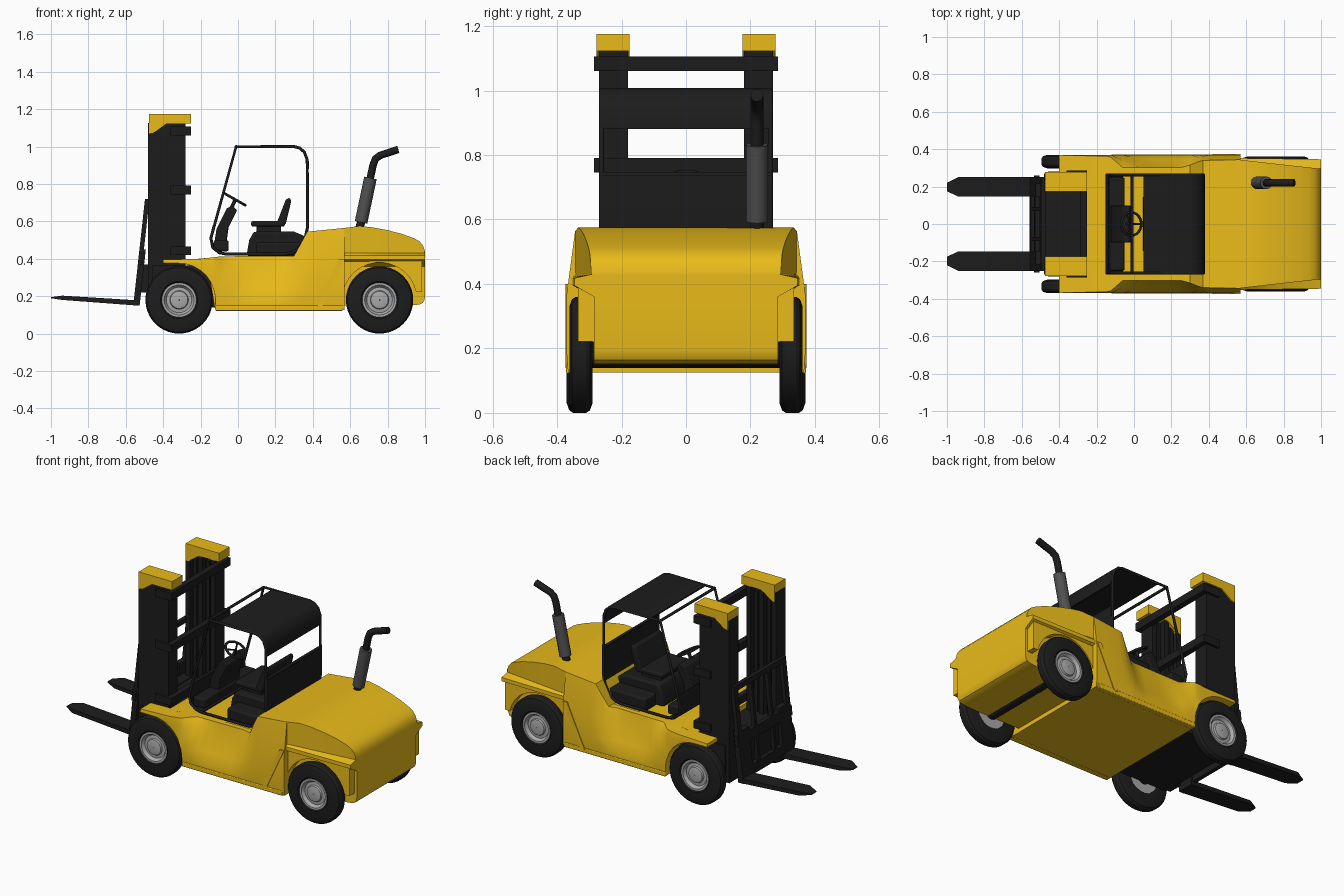
import bpy, bmesh, math
from mathutils import Vector

if "Cube" in bpy.data.objects:
    bpy.data.objects.remove(bpy.data.objects["Cube"])


def material(name, rgb):
    m = bpy.data.materials.new(name)
    m.diffuse_color = (*rgb, 1)
    m.use_nodes = True
    m.node_tree.nodes["Principled BSDF"].inputs["Base Color"].default_value = m.diffuse_color
    return m


YELLOW = material("yellow_paint", (0.82, 0.50, 0.01))
BLACK = material("black", (0.012, 0.012, 0.012))
DARK = material("dark_grey", (0.08, 0.08, 0.08))
GREY = material("rim_grey", (0.4, 0.4, 0.4))


def finish(name, bm, mat, mirror=False, bevel=0):
    bmesh.ops.recalc_face_normals(bm, faces=bm.faces)
    me = bpy.data.meshes.new(name)
    bm.to_mesh(me)
    bm.free()
    me.materials.append(mat)
    ob = bpy.data.objects.new(name, me)
    bpy.context.collection.objects.link(ob)
    bpy.ops.object.select_all(action='DESELECT')
    ob.select_set(True)
    bpy.context.view_layer.objects.active = ob
    bpy.ops.object.shade_smooth_by_angle(angle=math.radians(28))
    if bevel:
        b = ob.modifiers.new("bevel", 'BEVEL')
        b.width, b.segments = bevel, 2
    if mirror:
        m = ob.modifiers.new("mirror", 'MIRROR')
        m.use_axis = (False, True, False)
    return ob


def skin(name, rings, mat, **kw):
    """Join equal closed rings of 3D points into a capped solid."""
    bm = bmesh.new()
    vs = [[bm.verts.new(p) for p in r] for r in rings]
    n = len(rings[0])
    for a, b in zip(vs, vs[1:]):
        for i in range(n):
            j = (i + 1) % n
            bm.faces.new((a[i], a[j], b[j], b[i]))
    bm.faces.new(vs[0])
    bm.faces.new(vs[-1])
    return finish(name, bm, mat, **kw)


def prism(name, pts, y0, y1, mat, **kw):
    return skin(name, [[(x, y, z) for x, z in pts] for y in (y0, y1)], mat, **kw)


def box(name, x0, x1, y0, y1, z0, z1, mat, **kw):
    return prism(name, [(x0, z0), (x1, z0), (x1, z1), (x0, z1)], y0, y1, mat, **kw)


def loft(name, sections, mat, **kw):
    return skin(name, [[(x, y, z) for y, z in s] for x, s in sections], mat, **kw)


def ribbon(name, path, t, w, mat):
    """Bent sheet following an xz path, full width -w..w."""
    back = []
    for i, p in enumerate(path):
        a, b = Vector(path[max(i - 1, 0)]), Vector(path[min(i + 1, len(path) - 1)])
        d = (b - a).normalized()
        back.append((p[0] - d.y * t, p[1] + d.x * t))
    return prism(name, path + back[::-1], -w, w, mat)


def lathe(name, prof, cx, cz, mat, seg=40):
    """Closed (radius, y) profile turned about a y axis, on both sides."""
    bm = bmesh.new()
    vs = [[bm.verts.new((cx + r * math.cos(a), y, cz + r * math.sin(a))) for r, y in prof]
          for a in (2 * math.pi * k / seg for k in range(seg))]
    n = len(prof)
    for k in range(seg):
        a, b = vs[k], vs[(k + 1) % seg]
        for i in range(n):
            j = (i + 1) % n
            bm.faces.new((a[i], a[j], b[j], b[i]))
    return finish(name, bm, mat, mirror=True)


def tube(name, pts, r, mat, cyclic=False):
    cu = bpy.data.curves.new(name, 'CURVE')
    cu.dimensions = '3D'
    s = cu.splines.new('POLY')
    s.points.add(len(pts) - 1)
    for q, p in zip(s.points, pts):
        q.co = (*p, 1)
    s.use_cyclic_u = cyclic
    cu.bevel_depth, cu.bevel_resolution, cu.use_fill_caps = r, 4, True
    cu.materials.append(mat)
    ob = bpy.data.objects.new(name, cu)
    bpy.context.collection.objects.link(ob)
    return ob


def lerp(x, table):
    for (a, u), (b, v) in zip(table, table[1:]):
        if x <= b:
            return u + (v - u) * max(0, (x - a) / (b - a))
    return table[-1][1]


# Wheels
FX, RX, WZ, R = -0.315, 0.757, 0.18, 0.18
for tag, cx, y in (("front", FX, 0.298), ("rear", RX, 0.29)):
    lathe(tag + "_tyre", [(0.09, y), (0.15, y), (0.172, y + .008), (R, y + .02), (R, y + .052),
                          (0.172, y + .064), (0.15, y + .072), (0.1, y + .072), (0.09, y + .062)], cx, WZ, BLACK)
    lathe(tag + "_rim", [(0.002, y), (0.092, y), (0.092, y + .068), (0.08, y + .068), (0.068, y + .05),
                         (0.05, y + .052), (0.046, y + .062), (0.03, y + .066), (0.002, y + .066)], cx, WZ, GREY)
    lathe(tag + "_axle", [(0.001, -0.001), (0.04, -0.001), (0.04, y + .01), (0.001, y + .01)], cx, WZ, BLACK, 16)

# Body core with raised hood behind the driver
prism("body_core", [(-0.12, 0.125), (0.57, 0.125), (0.57, 0.565), (0.37, 0.545), (0.3, 0.412), (-0.1, 0.41),
                    (-0.27, 0.395), (-0.27, 0.365), (-0.16, 0.365)], -0.285, 0.285, YELLOW)

# Sculpted body sides with front mudguards
TOP = [(-0.4, .395), (-0.2, .4), (-0.09, .413), (0.3, .416), (0.37, .545), (0.57, .565)]
YTOP = [(-0.4, .368), (-0.13, .362), (-0.06, .302), (0.27, .302), (0.36, .34), (0.57, .344)]
YMID = [(-0.4, .37), (-0.12, .368), (-0.04, .33), (0.03, .31), (0.24, .31), (0.34, .358), (0.4, .368), (0.57, .37)]
secs = []
for x in (-.4, -.37, -.33, -.28, -.24, -.2, -.17, -.145, -.125, -.12, -.09, -.06, -.02, .03, .1, .2, .25, .3, .34, .37, .4, .48, .57):
    zt = lerp(x, TOP)
    d = 0.194 ** 2 - (x - FX) ** 2
    arch = WZ + math.sqrt(d) if d > 0 else 0.125
    if x < FX:
        arch = 0.374
    zb = min(arch, zt - .02)
    pts = [(.27, zb), (.366, zb), (.37, max(zb + .001, .18)), (.368 if x < -.1 else min(.37, lerp(x, YMID) + .035), max(zb + .002, .24)),
           (lerp(x, YMID), max(zb + .003, .37)), (lerp(x, YTOP), zt), (.27, zt)]
    secs.append((x, pts))
loft("body_side", secs, YELLOW, mirror=True)

# Lower sill and slanted brace ahead of the rear wheel
box("sill", -0.12, 0.56, 0.34, 0.372, 0.122, 0.15, YELLOW, mirror=True, bevel=0.004)
prism("slanted_brace", [(0.42, 0.14), (0.45, 0.14), (0.57, 0.40), (0.54, 0.40)], 0.35, 0.374, YELLOW, mirror=True)

# Counterweight, rounded at the tail, with ledge over the rear wheels
CW = [(0.57, .565, .15), (0.65, .575, .15), (0.72, .568, .15), (0.8, .553, .15), (0.88, .532, .15), (0.94, .51, .152),
      (0.97, .494, .156), (0.988, .472, .164), (0.997, .45, .18), (1.0, .432, .2)]
secs = []
for x, zt, zb in CW:
    k = (x - .57) / .43
    half = [(.285, zb), (.285, .36), (.352 - .006 * k, .395), (.352 - .006 * k, .418),
            (.342 - .05 * k, .43), (.343 - .048 * k, zt)]
    secs.append((x, half + [(-y, z) for y, z in half[::-1]]))
loft("counterweight", secs, YELLOW)

# Rear wheel arch skirts
arc = [(RX + .2 * math.cos(math.radians(a)), WZ + .2 * math.sin(math.radians(a))) for a in range(12, 170, 12)]
prism("rear_arch", [(0.985, 0.40), (0.985, 0.222)] + arc + [(0.56, 0.40)], 0.28, 0.335, YELLOW, mirror=True)

# Chassis between the front wheels
box("front_chassis", -0.46, -0.11, -0.28, 0.28, 0.14, 0.365, BLACK)

# Mast columns as open channels, with rails, caps and cross beams
col = [(-.48, .27), (-.28, .27), (-.28, .18), (-.31, .18), (-.31, .235), (-.365, .235), (-.365, .18),
       (-.395, .18), (-.395, .235), (-.45, .235), (-.45, .18), (-.48, .18)]
skin("mast_column", [[(x, y, z) for x, y in col] for z in (0.14, 1.125)], BLACK, mirror=True)
for x in (-.423, -.338):
    box("mast_rail", x - .012, x + .012, .19, .24, .16, 1.1, BLACK, mirror=True)
prism("mast_cap", [(-.475, 1.175), (-.25, 1.175), (-.25, 1.122), (-.385, 1.122), (-.45, 1.075), (-.475, 1.07)],
      .175, .277, YELLOW, mirror=True)
for z in (1.06, 0.745, 0.42):
    box("mast_cross_beam", -.285, -.25, -.285, .285, z, z + .046, BLACK)
    box("mast_bracket", -.36, -.25, .265, .285, z, z + .046, BLACK, mirror=True)


# Fork carriage, leaning slightly
def lean(name, z0, z1, y0, y1, t=.024, **kw):
    f = lambda z: -.56 + (z - .15) * .11
    prism(name, [(f(z0), z0), (f(z0) + t, z0), (f(z1) + t, z1), (f(z1), z1)], y0, y1, BLACK, **kw)


for z0, z1, w in ((.17, .23, .25), (.37, .43, .26), (.69, .72, .25)):
    lean("carriage_bar", z0, z1, -w, w)
lean("carriage_upright", .16, .72, .215, .25, mirror=True)
lean("carriage_inner_bar", .2, .7, .07, .09, mirror=True)
lean("fork_shank", .15, .45, .145, .25, .034, mirror=True)
box("carriage_mount", -.525, -.44, -.2, .2, .22, .37, BLACK)
loft("fork_prong", [(x, [(a, c), (b, c), (b, d), (a, d)]) for x, a, b, c, d in
                    ((-1, .175, .22, .189, .195), (-.94, .147, .25, .18, .203), (-.54, .147, .25, .15, .178))],
     BLACK, mirror=True)

# Canopy frame and sheet panels
RW = 0.262
loop = [(-.01, 1), (.3, 1), (.33, .992), (.355, .97), (.37, .93), (.372, .57), (.36, .515), (.33, .46), (.29, .432),
        (.25, .425), (-.06, .425), (-.1, .432), (-.135, .46), (-.145, .51)]
for s in (-1, 1):
    tube("canopy_frame", [(x, s * RW, z) for x, z in loop], .008, BLACK, True)
for n, x, z in (("front", -.01, 1), ("rear", .372, .74)):
    tube("canopy_" + n + "_bar", [(x, -RW, z), (x, RW, z)], .008, BLACK)
ribbon("canopy_roof", [(.05, .996)] + loop[1:5] + [(.372, .88)], .008, RW, BLACK)
ribbon("canopy_back_panel", [(.372, .735)] + loop[5:10], .008, RW, BLACK)
ribbon("cab_front_panel", loop[10:] + [(-.128, .575)], .008, RW, BLACK)

# Dashboard, pedestal and steering wheel
prism("dashboard", [(-.13, .46), (-.115, .56), (-.06, .67), (-.03, .685), (-.005, .66), (-.05, .57), (-.06, .5),
                    (-.085, .435)], -.1, .1, BLACK, bevel=.005)
box("dash_shelf", -.13, -.05, -.25, .25, .44, .5, BLACK, bevel=.01)
tube("steering_column", [(-.05, 0, .64), (-.015, 0, .715)], .01, BLACK)
u = Vector((.87, 0, -.49))
c = Vector((-.015, 0, .717))
ring = [c + .062 * (math.cos(t) * u + math.sin(t) * Vector((0, 1, 0))) for t in (k * math.pi / 12 for k in range(24))]
tube("steering_wheel", ring, .007, BLACK, True)
for k in (0, 8, 16):
    tube("steering_spoke", [c, ring[k]], .005, BLACK)

# Seat on its engine cover
prism("seat_base", [(.045, .415), (.06, .5), (.085, .545), (.3, .545), (.36, .52), (.37, .415)], -.15, .15, BLACK, bevel=.012)
box("seat_side_cover", .1, .36, -.25, .25, .41, .49, BLACK, bevel=.01)
box("seat_cushion", .07, .25, -.13, .13, .572, .602, BLACK, bevel=.01)
box("seat_stem", .1, .23, -.1, .1, .54, .58, BLACK)
prism("seat_back", [(.205, .585), (.255, .585), (.285, .71), (.275, .727), (.255, .715)], -.13, .13, BLACK, bevel=.006)

# Exhaust stack
EY = .22
tube("exhaust_base", [(.645, EY, .55), (.665, EY, .62)], .022, BLACK)
tube("exhaust_silencer", [(.658, EY, .595), (.708, EY, .832)], .034, DARK)
tube("exhaust_pipe", [(.705, EY, .82), (.722, EY, .9), (.735, EY, .935), (.76, EY, .953), (.857, EY, .985)], .02, BLACK)
